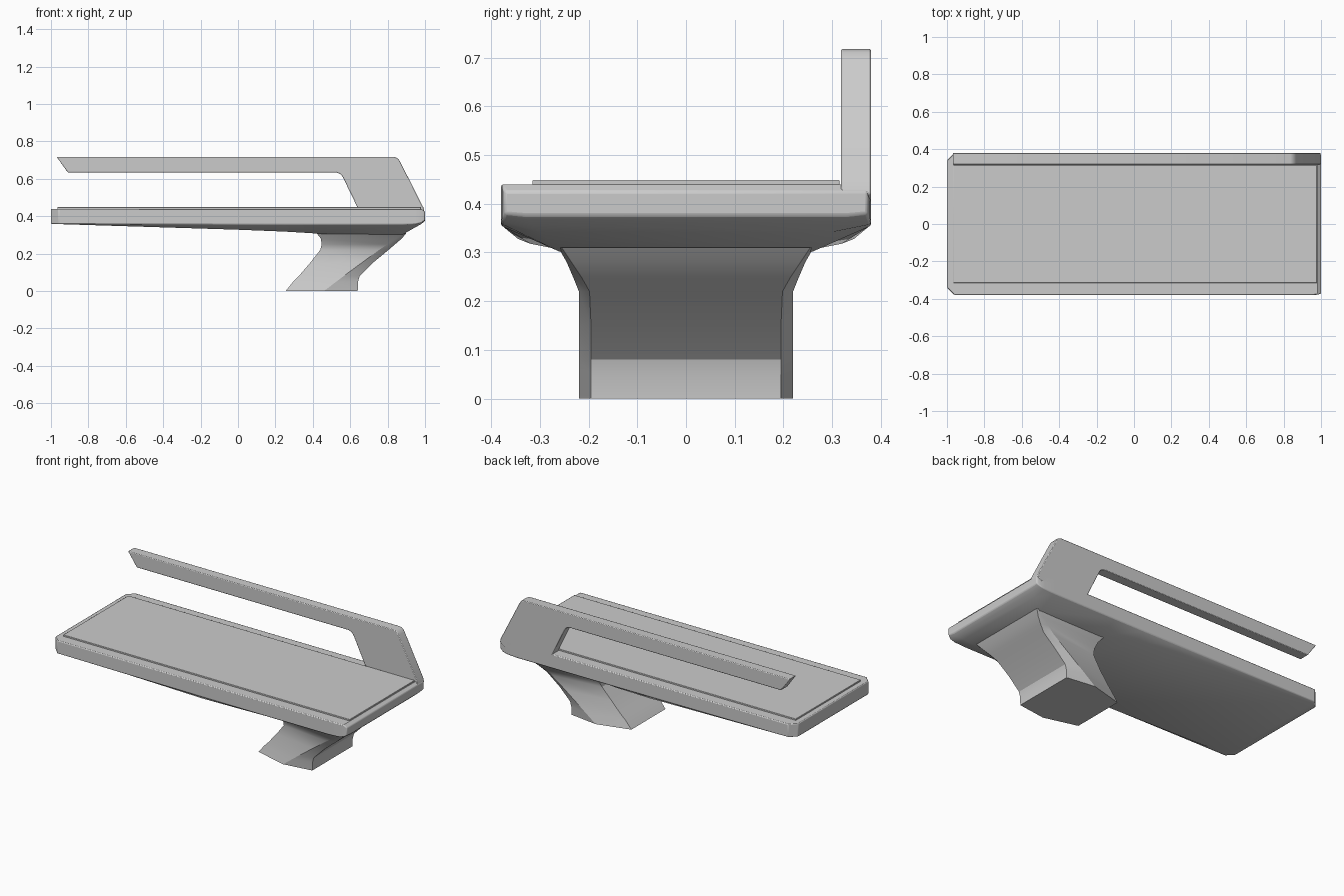
import bpy, bmesh, math

if "Cube" in bpy.data.objects:
    bpy.data.objects.remove(bpy.data.objects["Cube"])


def finish(name, bm, bevel=0.0, segments=2, angle=35):
    bmesh.ops.recalc_face_normals(bm, faces=bm.faces)
    me = bpy.data.meshes.new(name)
    bm.to_mesh(me)
    bm.free()
    ob = bpy.data.objects.new(name, me)
    bpy.context.collection.objects.link(ob)
    if bevel:
        mod = ob.modifiers.new("soft_edges", 'BEVEL')
        mod.width = bevel
        mod.segments = segments
        mod.limit_method = 'ANGLE'
        mod.angle_limit = math.radians(40)
    bpy.ops.object.select_all(action='DESELECT')
    ob.select_set(True)
    bpy.context.view_layer.objects.active = ob
    bpy.ops.object.shade_smooth_by_angle(angle=math.radians(angle))
    return ob


def loft(name, rings, **kw):
    """Skin a list of equally long point rings and cap both ends."""
    bm = bmesh.new()
    rows = [[bm.verts.new(p) for p in ring] for ring in rings]
    n = len(rows[0])
    for a, b in zip(rows, rows[1:]):
        for i in range(n):
            j = (i + 1) % n
            bm.faces.new((a[i], a[j], b[j], b[i]))
    bm.faces.new(rows[0])
    bm.faces.new(rows[-1])
    return finish(name, bm, **kw)


# Bench slab: cross-sections along x (x, half width, top, rim, belly half width, belly z)
slab = [
    (-1.00, .34, .44, .36, .325, .359),
    (-0.96, .38, .44, .36, .36, .358),
    (0.00, .38, .44, .357, .345, .328),
    (0.25, .38, .44, .356, .32, .318),
    (0.45, .38, .44, .355, .26, .306),
    (0.88, .38, .44, .355, .26, .302),
    (0.95, .38, .44, .358, .30, .342),
    (0.98, .378, .44, .365, .32, .358),
    (1.00, .372, .425, .38, .33, .376),
]
rings = []
for x, hw, zt, zr, iw, zb in slab:
    half = [(hw, zt), (hw, zr), (iw, zb)]
    section = half + [(-y, z) for y, z in reversed(half)]
    rings.append([(x, y, z) for y, z in section])
loft("bench_slab", rings, bevel=0.005)

# Leg: raked rings (z, left x, widest x, right x, left y, widest y, right y)
leg = [
    (0.00, .255, .46, .64, .165, .22, .195),
    (0.05, .295, .525, .642, .167, .22, .195),
    (0.08, .325, .565, .65, .17, .22, .195),
    (0.15, .385, .66, .72, .175, .22, .195),
    (0.22, .44, .755, .805, .185, .22, .198),
    (0.25, .447, .80, .84, .20, .232, .215),
    (0.28, .443, .845, .875, .225, .245, .235),
    (0.31, .42, .885, .90, .25, .262, .255),
]
rings = []
for z, xl, xm, xr, yl, ym, yr in leg:
    half = [(xl, yl), (xm, ym), (xr, yr)]
    outline = half + [(x, -y) for x, y in reversed(half)]
    rings.append([(x, y, z) for x, y in outline])
loft("pedestal_leg", rings, angle=25)

# Seat panel: thin raised top sheet
sheet = [(-.965, -.315), (.978, -.315), (.978, .315), (-.965, .315)]
loft("seat_panel", [[(x, y, z) for x, y in sheet] for z in (.43, .449)], bevel=0.002)

# Back rail with its slanted post, extruded in y
rail = [(-.97, .718), (.835, .718), (.853, .711), (.866, .693), (.992, .445),
        (.998, .42), (.97, .40), (.66, .40), (.635, .455), (.56, .61),
        (.547, .626), (.525, .634), (-.91, .634)]
loft("back_rail", [[(x, y, z) for x, z in rail] for y in (.318, .38)], bevel=0.004)
